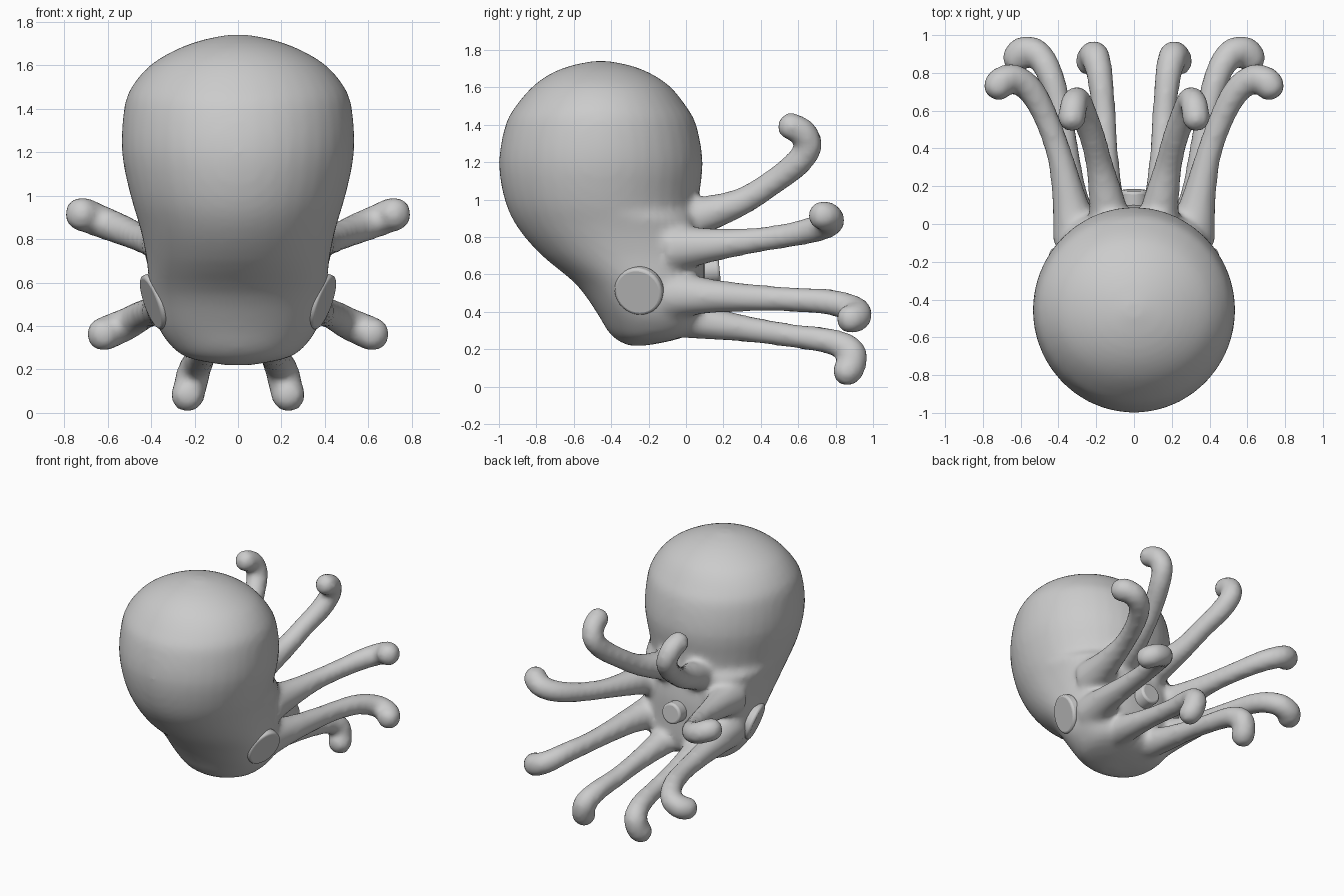
import bpy, bmesh, math
from mathutils import Vector

if "Cube" in bpy.data.objects:
    bpy.data.objects.remove(bpy.data.objects["Cube"])


def spline(pts, steps):
    """Catmull-Rom interpolation through tuples of any length."""
    out = []
    n = len(pts)
    for i in range(n - 1):
        a, b, c, d = pts[max(i - 1, 0)], pts[i], pts[i + 1], pts[min(i + 2, n - 1)]
        for s in range(steps):
            t = s / steps
            out.append([0.5 * (2 * q + (r - p) * t + (2 * p - 5 * q + 4 * r - u) * t * t
                               + (3 * q - p - 3 * r + u) * t ** 3)
                        for p, q, r, u in zip(a, b, c, d)])
    out.append(list(pts[-1]))
    return out


def loft(bm, rings):
    """Skin a closed solid through a list of point rings."""
    loops = [[bm.verts.new(p) for p in ring] for ring in rings]
    n = len(loops[0])
    for a, b in zip(loops, loops[1:]):
        for i in range(n):
            j = (i + 1) % n
            bm.faces.new((a[i], a[j], b[j], b[i]))
    bm.faces.new(loops[0][::-1])
    bm.faces.new(loops[-1])


def tube(bm, path, side, sides=14):
    """Tapered arm along x, y, z, radius points, with a rounded end."""
    pts = spline(path, 5)
    pos = [Vector((p[0] * side, p[1], p[2])) for p in pts]
    rad = [p[3] + 0.005 for p in pts]
    end = (pos[-1] - pos[-2]).normalized()
    tip, r = pos[-1].copy(), rad[-1]
    for a in (30, 55, 75):
        pos.append(tip + end * r * 0.8 * math.sin(math.radians(a)))
        rad.append(r * math.cos(math.radians(a)))
    rings, u, last = [], None, None
    for i, p in enumerate(pos):
        t = (pos[min(i + 1, len(pos) - 1)] - pos[max(i - 1, 0)]).normalized()
        u = t.orthogonal().normalized() if u is None else last.rotation_difference(t) @ u
        last = t
        v = t.cross(u)
        rings.append([p + rad[i] * (u * math.cos(k * math.tau / sides) + v * math.sin(k * math.tau / sides))
                      for k in range(sides)])
    loft(bm, rings)


bm = bmesh.new()

# Mantle and head: z, front y, rear y, half width
profile = [
    (0.22, -0.31, -0.21, 0.06), (0.25, -0.37, -0.06, 0.22), (0.30, -0.42, 0.06, 0.30),
    (0.40, -0.48, 0.10, 0.37), (0.55, -0.59, 0.10, 0.405), (0.70, -0.77, 0.10, 0.42),
    (0.85, -0.90, 0.08, 0.45), (1.00, -0.97, 0.07, 0.495), (1.20, -1.00, 0.09, 0.535),
    (1.40, -0.965, 0.055, 0.525), (1.50, -0.91, 0.00, 0.49), (1.60, -0.825, -0.08, 0.405),
    (1.67, -0.73, -0.18, 0.29), (1.715, -0.62, -0.29, 0.17), (1.74, -0.50, -0.41, 0.05)]
rings = []
for z, y0, y1, w in spline(profile, 3):
    ring = []
    for k in range(40):
        c, s = math.cos(k * math.tau / 40), math.sin(k * math.tau / 40)
        p = 0.75 if s > 0 and z < 0.9 else 1.0
        ring.append(Vector((w * math.copysign(abs(c) ** p, c),
                            (y0 + y1) / 2 + (y1 - y0) / 2 * math.copysign(abs(s) ** p, s), z)))
    rings.append(ring)
loft(bm, rings)

# Four pairs of curling arms: x, y, z, radius
arms = [
    [(0.12, -0.08, 0.87, 0.12), (0.14, 0.10, 0.92, 0.095), (0.18, 0.30, 0.99, 0.07), (0.22, 0.46, 1.09, 0.065),
     (0.27, 0.59, 1.19, 0.068), (0.30, 0.655, 1.28, 0.068), (0.32, 0.625, 1.36, 0.07), (0.33, 0.55, 1.395, 0.07)],
    [(0.30, -0.08, 0.74, 0.13), (0.34, 0.12, 0.755, 0.09), (0.39, 0.35, 0.78, 0.065), (0.46, 0.55, 0.81, 0.062),
     (0.54, 0.70, 0.845, 0.068), (0.63, 0.77, 0.88, 0.072), (0.70, 0.755, 0.91, 0.075), (0.725, 0.72, 0.915, 0.075)],
    [(0.28, -0.08, 0.49, 0.13), (0.33, 0.12, 0.485, 0.09), (0.36, 0.35, 0.475, 0.07), (0.39, 0.58, 0.465, 0.062),
     (0.44, 0.78, 0.45, 0.066), (0.51, 0.90, 0.41, 0.072), (0.59, 0.915, 0.375, 0.075), (0.625, 0.87, 0.36, 0.075)],
    [(0.12, -0.08, 0.38, 0.11), (0.14, 0.12, 0.34, 0.085), (0.15, 0.35, 0.305, 0.065), (0.16, 0.58, 0.27, 0.06),
     (0.18, 0.78, 0.24, 0.066), (0.205, 0.885, 0.185, 0.074), (0.225, 0.88, 0.10, 0.074), (0.235, 0.85, 0.075, 0.074)]]
for arm in arms:
    for side in (-1, 1):
        tube(bm, arm, side)

bmesh.ops.recalc_face_normals(bm, faces=bm.faces)
mesh = bpy.data.meshes.new("octopus_body")
bm.to_mesh(mesh)
bm.free()
body = bpy.data.objects.new("octopus_body", mesh)
bpy.context.collection.objects.link(body)

# Fuse mantle and arms into one soft skin
fuse = body.modifiers.new("fuse", "REMESH")
fuse.mode = "VOXEL"
fuse.voxel_size = 0.02
fuse.use_smooth_shade = True
soften = body.modifiers.new("soften", "SMOOTH")
soften.factor = 0.5
soften.iterations = 10


def disc(name, centre, axis, radius, depth):
    """Round plate with softened rims."""
    bpy.ops.mesh.primitive_cylinder_add(vertices=32, radius=radius, depth=depth, location=centre)
    ob = bpy.context.object
    ob.name = name
    ob.rotation_euler = Vector(axis).to_track_quat("Z", "Y").to_euler()
    bev = ob.modifiers.new("rim", "BEVEL")
    bev.width = 0.015
    bev.segments = 3
    bpy.ops.object.shade_smooth_by_angle(angle=math.radians(40))


# Eyes
for side, label in ((-1, "left"), (1, "right")):
    disc("eye_" + label, (side * 0.375, -0.25, 0.515), (side * 0.9, -0.25, -0.32), 0.132, 0.06)

# Beak in the hollow between the arms
disc("beak", (0, 0.10, 0.62), (0, 1, 0.1), 0.075, 0.16)
